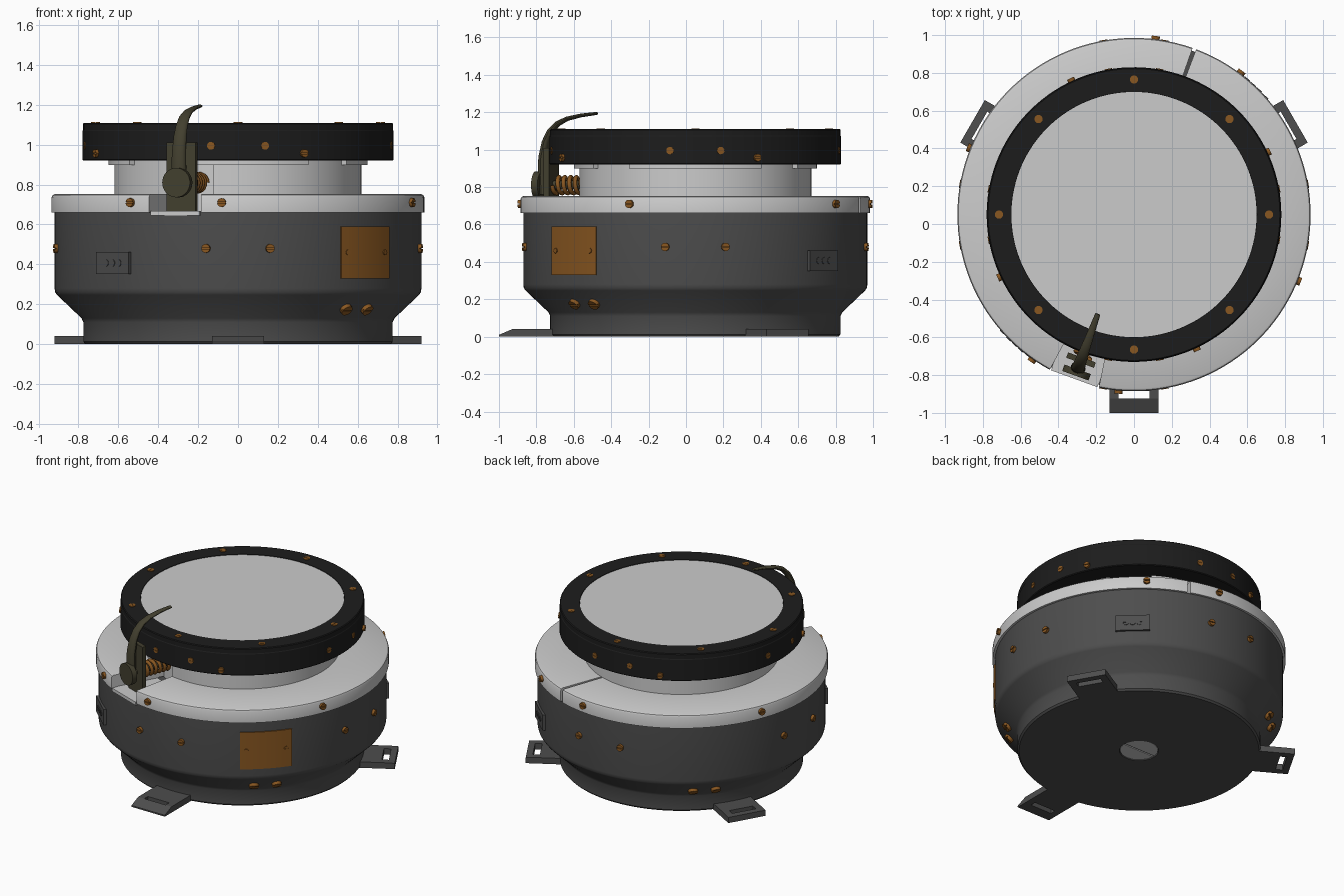
import bpy, bmesh
from math import sin, cos, pi, radians, asin
from mathutils import Matrix, Vector

if "Cube" in bpy.data.objects:
    bpy.data.objects.remove(bpy.data.objects["Cube"])

CY = 0.05  # y of the round body's axis


def mat(name, c):
    m = bpy.data.materials.new(name)
    m.diffuse_color = (*c, 1)
    m.use_nodes = True
    m.node_tree.nodes["Principled BSDF"].inputs["Base Color"].default_value = m.diffuse_color
    return m


DARK = mat("dark_grey", (0.075, 0.075, 0.075))
BLACK = mat("black", (0.012, 0.012, 0.012))
LIGHT = mat("light_grey", (0.55, 0.55, 0.55))
BRONZE = mat("bronze", (0.25, 0.095, 0.015))
OLIVE = mat("olive", (0.055, 0.05, 0.028))


def finish(name, bm, m, M=Matrix()):
    bmesh.ops.remove_doubles(bm, verts=bm.verts, dist=1e-5)
    bmesh.ops.recalc_face_normals(bm, faces=bm.faces)
    me = bpy.data.meshes.new(name)
    bm.to_mesh(me)
    bm.free()
    me.polygons.foreach_set("use_smooth", [True] * len(me.polygons))
    me.set_sharp_from_angle(angle=radians(30))
    me.materials.append(m)
    ob = bpy.data.objects.new(name, me)
    ob.matrix_world = M
    bpy.context.collection.objects.link(ob)
    return ob


def frame(deg, r=0, z=0, tilt=0):
    """Local x points outward at the given angle, z up."""
    return (Matrix.Translation((0, CY, 0)) @ Matrix.Rotation(radians(deg), 4, 'Z')
            @ Matrix.Translation((r, 0, z)) @ Matrix.Rotation(radians(tilt), 4, 'Y'))


def lathe(name, prof, m, a0=0, a1=360, closed=True):
    """Revolve an (r, z) profile over an arc; partial arcs are capped."""
    full = a1 - a0 >= 360
    n = max(8, round((a1 - a0) / 2.8))
    bm = bmesh.new()
    cols = []
    for i in range(n if full else n + 1):
        a = radians(a0 + (a1 - a0) * i / n)
        cols.append([bm.verts.new((r * cos(a), r * sin(a), z)) for r, z in prof])
    k = len(prof)
    for i in range(n):
        A, B = cols[i], cols[(i + 1) % len(cols)]
        for j in range(k if closed else k - 1):
            q = (j + 1) % k
            bm.faces.new((A[j], B[j], B[q], A[q]))
    if not full:
        bm.faces.new(cols[0])
        bm.faces.new(cols[-1])
    return finish(name, bm, m, Matrix.Translation((0, CY, 0)))


def prism(bm, pts, vec):
    A = [bm.verts.new(p) for p in pts]
    B = [bm.verts.new(Vector(p) + Vector(vec)) for p in pts]
    bm.faces.new(A)
    bm.faces.new(B[::-1])
    for i in range(len(A)):
        j = (i + 1) % len(A)
        bm.faces.new((A[i], A[j], B[j], B[i]))


def box(bm, x0, x1, y0, y1, z0, z1, z1_outer=None):
    zo = z1 if z1_outer is None else z1_outer
    prism(bm, [(x0, y0, z0), (x1, y0, z0), (x1, y0, zo), (x0, y0, z1)], (0, y1 - y0, 0))


def disc(name, M, r, x0, x1, m, n=32):
    bm = bmesh.new()
    prism(bm, [(x0, r * cos(2 * pi * i / n), r * sin(2 * pi * i / n)) for i in range(n)], (x1 - x0, 0, 0))
    return finish(name, bm, m, M)


def screw(name, M, r=0.022, h=0.018, m=BRONZE, gap=0.12):
    """Slotted head along local x: two half discs over a thin base."""
    bm = bmesh.new()
    g = asin(gap)
    for s in (0, pi):
        arc = [s + g + (pi - 2 * g) * i / 8 for i in range(9)]
        prism(bm, [(-0.005, r * cos(a), r * sin(a)) for a in arc], (h + 0.005, 0, 0))
    box(bm, -0.005, h * 0.5, -r * 0.95, r * 0.95, -r * gap, r * gap)
    return finish(name, bm, m, M)


# Main housing, top ring, neck and head
lathe("housing", [(0, 0.02), (0.125, 0.02), (0.125, 0), (0.765, 0), (0.776, 0.012), (0.776, 0.11),
                  (0.785, 0.13), (0.908, 0.247), (0.917, 0.26), (0.92, 0.28), (0.92, 0.662), (0, 0.662)],
      DARK, closed=False)
ring = [(0.6, 0.66), (0.935, 0.66), (0.935, 0.737), (0.93, 0.747), (0.92, 0.752), (0.6, 0.752)]
lathe("top_ring_right", ring, LIGHT, 258.5, 429.4)
lathe("top_ring_left", ring, LIGHT, 70.6, 241.5)
lathe("neck", [(0.55, 0.67), (0.62, 0.67), (0.62, 0.92), (0.55, 0.92)], LIGHT, 258.5, 601.5)
lathe("inner_neck", [(0, 0.665), (0.56, 0.665), (0.56, 0.92), (0, 0.92)], LIGHT, closed=False)
for k in range(4):
    lathe("neck_flange", [(0.6, 0.898), (0.65, 0.898), (0.65, 0.922), (0.6, 0.922)], LIGHT,
          57 + 90 * k, 123 + 90 * k)
lathe("head_band", [(0, 0.92), (0.775, 0.92), (0.78, 0.925), (0.78, 1.07), (0.777, 1.075), (0.777, 1.105),
                    (0.772, 1.11), (0.65, 1.11), (0.65, 1.1), (0, 1.1)], BLACK, closed=False)
lathe("head_plate", [(0, 1.095), (0.649, 1.095), (0.649, 1.107), (0, 1.107)], LIGHT, closed=False)
screw("bottom_plug", frame(90, 0, 0.016, 90), 0.122, 0.012, LIGHT, 0.04)

# Screws, by group
for k in range(8):
    screw("head_top_screw", frame(45 * k, 0.715, 1.11, -90), 0.022, 0.004)
for k in range(4):
    screw("head_side_screw", frame(25 + 90 * k, 0.778, 0.957), 0.02)
    for d in (-10, 10):
        screw("head_flush_screw", frame(90 * k + d, 0.779, 0.995), 0.02, 0.005)
        screw("housing_screw", frame(90 * k + d, 0.92, 0.48))
for a in (53, 83, 158, 235, 265, 338):
    screw("ring_screw", frame(a, 0.934, 0.71))
for a in (130, 140, 310, 320):
    screw("taper_screw", frame(a, 0.838, 0.18, 45), 0.031, 0.02)

# Bronze side panel with rivets
lathe("side_panel", [(0.91, 0.33), (0.928, 0.33), (0.928, 0.59), (0.91, 0.59)], BRONZE, 304, 325)
for a in (306.5, 322.5):
    screw("panel_rivet", frame(a, 0.927, 0.46), 0.014, 0.006)

# Small grey side blocks with three round studs
for a in (47.5, 227.5):
    bm = bmesh.new()
    box(bm, 0.88, 0.933, -0.11, 0.11, 0.352, 0.462)
    finish("side_block", bm, DARK, frame(a))
    for y in (-0.043, 0, 0.043):
        screw("block_stud", frame(a, 0.932, 0.407) @ Matrix.Translation((0, y, 0)), 0.018, 0.005, DARK)

# Three slotted mounting feet, the front one longer and wedge-shaped
for name, a, s0, s1, end, tip in (("front_foot", 270, 0.935, 0.975, 1.05, 0.01),
                                  ("right_foot", 30, 0.9, 0.945, 0.987, 0.04),
                                  ("left_foot", 150, 0.9, 0.945, 0.987, 0.04)):
    bm = bmesh.new()
    box(bm, 0.74, s0, -0.13, 0.13, 0, 0.042)
    box(bm, s0, s1, -0.13, -0.083, 0, 0.042)
    box(bm, s0, s1, 0.083, 0.13, 0, 0.042)
    box(bm, s1, end, -0.13, 0.13, 0, 0.042, tip)
    finish(name, bm, DARK, frame(a))

# Latch: floor, back plate, pivot, spring and curved lever
L = frame(250)
bm = bmesh.new()
box(bm, 0.6, 0.925, -0.13, 0.13, 0.645, 0.668)
finish("latch_floor", bm, LIGHT, L)
bm = bmesh.new()
box(bm, 0.805, 0.835, -0.078, 0.078, 0.666, 1.01)
finish("latch_plate", bm, OLIVE, L)
P = frame(250, 0, 0.81)
disc("latch_pivot", P, 0.074, 0.872, 0.908, OLIVE)
disc("latch_rod", P, 0.024, 0.55, 0.88, OLIVE, 16)

cu = bpy.data.curves.new("latch_spring", 'CURVE')
cu.dimensions = '3D'
cu.bevel_depth = 0.012
cu.bevel_resolution = 2
N = 140
sp = cu.splines.new('POLY')
sp.points.add(N)
for i in range(N + 1):
    t = 2 * pi * 7 * i / N
    sp.points[i].co = (0.57 + 0.23 * i / N, 0.043 * cos(t), 0.043 * sin(t), 1)
cu.materials.append(BRONZE)
spring = bpy.data.objects.new("latch_spring", cu)
spring.matrix_world = P
bpy.context.collection.objects.link(spring)

# Lever swept along (radius, z, half width, half thickness)
path = [(0.862, 0.76, 0.04, 0.026), (0.868, 0.86, 0.04, 0.026), (0.866, 0.96, 0.037, 0.024),
        (0.85, 1.04, 0.034, 0.021), (0.825, 1.095, 0.031, 0.018), (0.785, 1.138, 0.028, 0.015),
        (0.73, 1.165, 0.024, 0.012), (0.65, 1.183, 0.019, 0.01), (0.56, 1.194, 0.014, 0.008)]
bm = bmesh.new()
rows = []
for i, (r, z, w, t) in enumerate(path):
    p, q = path[max(i - 1, 0)], path[min(i + 1, len(path) - 1)]
    d = Vector((q[0] - p[0], 0, q[1] - p[1])).normalized()
    nrm = Vector((d.z, 0, -d.x))
    rows.append([bm.verts.new(Vector((r, 0, z)) + nrm * t * sin(a) + Vector((0, w * cos(a), 0)))
                 for a in (2 * pi * k / 16 for k in range(16))])
for A, B in zip(rows, rows[1:]):
    for k in range(16):
        bm.faces.new((A[k], A[k - 1], B[k - 1], B[k]))
bm.faces.new(rows[0])
bm.faces.new(rows[-1])
finish("latch_lever", bm, OLIVE, L)
